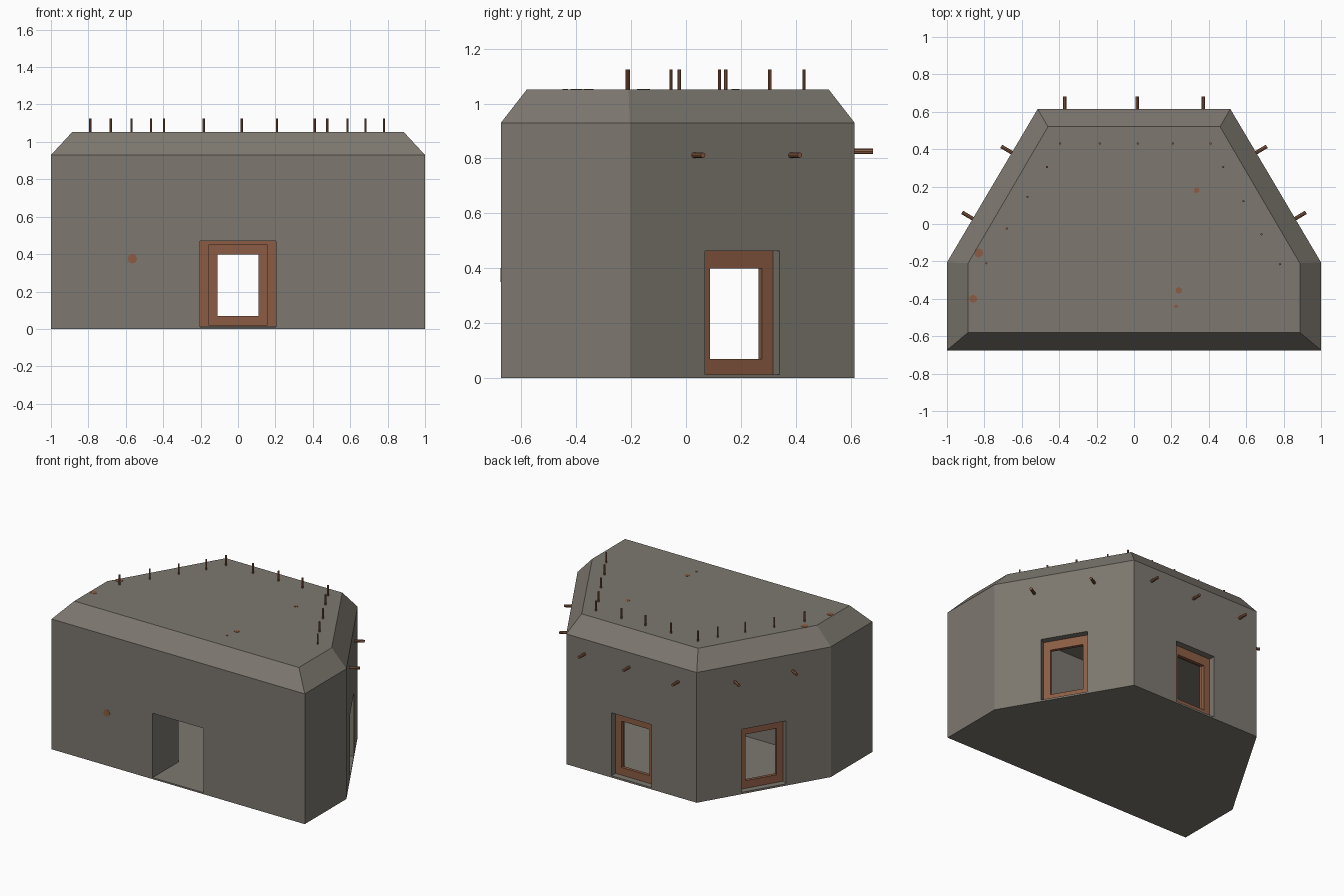
import bpy, bmesh, math
from mathutils import Matrix, Vector

if "Cube" in bpy.data.objects:
    bpy.data.objects.remove(bpy.data.objects["Cube"])


def material(name, col):
    m = bpy.data.materials.new(name)
    m.diffuse_color = (*col, 1)
    m.use_nodes = True
    m.node_tree.nodes["Principled BSDF"].inputs["Base Color"].default_value = m.diffuse_color
    return m


CONCRETE = material("weathered concrete", (0.205, 0.187, 0.160))
RUST = material("rusted steel", (0.26, 0.108, 0.058))


def finish(bm, name, mat):
    bmesh.ops.recalc_face_normals(bm, faces=bm.faces[:])
    me = bpy.data.meshes.new(name)
    bm.to_mesh(me)
    bm.free()
    ob = bpy.data.objects.new(name, me)
    bpy.context.collection.objects.link(ob)
    me.materials.append(mat)
    return ob


def loft(rings, name, mat):
    """Closed solid through (half outline, z) rings; outlines are mirrored in x."""
    bm = bmesh.new()
    loops = []
    for half, z in rings:
        pts = half + [(-x, y) for x, y in reversed(half)]
        loops.append([bm.verts.new((x, y, z)) for x, y in pts])
    for a, b in zip(loops, loops[1:]):
        for i in range(len(a)):
            j = (i + 1) % len(a)
            bm.faces.new((a[i], a[j], b[j], b[i]))
    bm.faces.new(loops[0][::-1])
    bm.faces.new(loops[-1])
    return finish(bm, name, mat)


def box(bm, m, x0, x1, y0, y1, z0, z1):
    c = Vector((x0 + x1, y0 + y1, z0 + z1)) / 2
    s = Matrix.Diagonal((x1 - x0, y1 - y0, z1 - z0, 1))
    bmesh.ops.create_cube(bm, size=1, matrix=m @ Matrix.Translation(c) @ s)


def ring_frame(bm, m, w0, w1, y0, y1, zo, zi):
    """Rectangular frame: outer/inner half widths, depth range, outer/inner z ranges."""
    box(bm, m, -w0, -w1, y0, y1, *zo)
    box(bm, m, w1, w0, y0, y1, *zo)
    box(bm, m, -w1, w1, y0, y1, zo[0], zi[0])
    box(bm, m, -w1, w1, y0, y1, zi[1], zo[1])


def rod(bm, m, r, length):
    bmesh.ops.create_cone(bm, cap_ends=True, segments=8, radius1=r, radius2=r, depth=length,
                          matrix=m @ Matrix.Translation((0, 0, length / 2)))


def cut(target, cutter):
    mod = target.modifiers.new("cut", 'BOOLEAN')
    mod.operation = 'DIFFERENCE'
    mod.solver = 'EXACT'
    mod.object = cutter
    bpy.context.view_layer.objects.active = target
    bpy.ops.object.modifier_apply(modifier=mod.name)
    bpy.data.objects.remove(cutter)


# Bunker shell with sloped roof edge
plan = [(1, -0.675), (1, -0.205), (0.515, 0.615)]
roof = [(0.887, -0.58), (0.887, -0.21), (0.46, 0.52)]
room = [(0.87, -0.385), (0.87, -0.24), (0.441, 0.485)]
body = loft([(plan, 0), (plan, 0.93), (roof, 1.052)], "bunker_body", CONCRETE)
cut(body, loft([(room, 0.01), (room, 0.78)], "room_cutter", CONCRETE))

# Doorway in the front wall
bm = bmesh.new()
box(bm, Matrix(), -0.202, 0.202, -0.8, -0.3, 0.011, 0.47)
cut(body, finish(bm, "door_cutter", CONCRETE))


# Three walls with windows: local x along the wall, y outward
def wall(x, y, nx, ny):
    return Matrix.Translation((x, y, 0)) @ Matrix.Rotation(math.atan2(ny, nx) - math.pi / 2, 4, 'Z')


walls = {"back": (wall(0, 0.615, 0, 1), (-0.37, 0.018, 0.37), 0.826),
         "right": (wall(0.7575, 0.205, 0.82, 0.485), (-0.205, 0.205), 0.812),
         "left": (wall(-0.7575, 0.205, -0.82, 0.485), (-0.205, 0.205), 0.812)}

for side, (m, offsets, z) in walls.items():
    # Recess through the wall
    bm = bmesh.new()
    box(bm, m, -0.158, 0.158, -0.2, 0.1, 0.013, 0.462)
    cut(body, finish(bm, "window_cutter", CONCRETE))
    # Steel frame set into the recess
    bm = bmesh.new()
    ring_frame(bm, m, 0.158, 0.11, -0.068, -0.045, (0.012, 0.462), (0.068, 0.398))
    finish(bm, side + "_window_frame", RUST)
    # Inner steel frame on the room side
    bm = bmesh.new()
    ring_frame(bm, m, 0.21, 0.158, -0.145, -0.125, (0.012, 0.50), (0.022, 0.45))
    finish(bm, side + "_inner_frame", RUST)
    # Steel bars sticking out of the wall
    bm = bmesh.new()
    for o in offsets:
        rod(bm, m @ Matrix.Translation((o, -0.03, z)) @ Matrix.Rotation(-math.pi / 2, 4, 'X'),
            0.01, 0.096)
    finish(bm, side + "_wall_bars", RUST)

# Upright bars on the roof
bm = bmesh.new()
for x, y in [(-0.79, -0.21), (-0.68, -0.025), (-0.57, 0.145), (-0.465, 0.305), (-0.395, 0.43),
             (-0.183, 0.43), (0.02, 0.43), (0.208, 0.43), (0.41, 0.43), (0.477, 0.305),
             (0.585, 0.122), (0.682, -0.055), (0.78, -0.215)]:
    rod(bm, Matrix.Translation((x, y, 1.03)), 0.006, 0.095)
finish(bm, "roof_bars", RUST)

# Thin rust stains on the roof and front wall
bm = bmesh.new()
for x, y, r in [(0.335, 0.18, 0.015), (-0.83, -0.155, 0.024), (-0.86, -0.4, 0.022),
                (0.24, -0.355, 0.018), (0.225, -0.44, 0.01)]:
    rod(bm, Matrix.Translation((x, y, 1.05)), r, 0.004)
rod(bm, Matrix.Translation((-0.565, -0.673, 0.375)) @ Matrix.Rotation(math.pi / 2, 4, 'X'), 0.026, 0.004)
finish(bm, "rust_stains", RUST)
